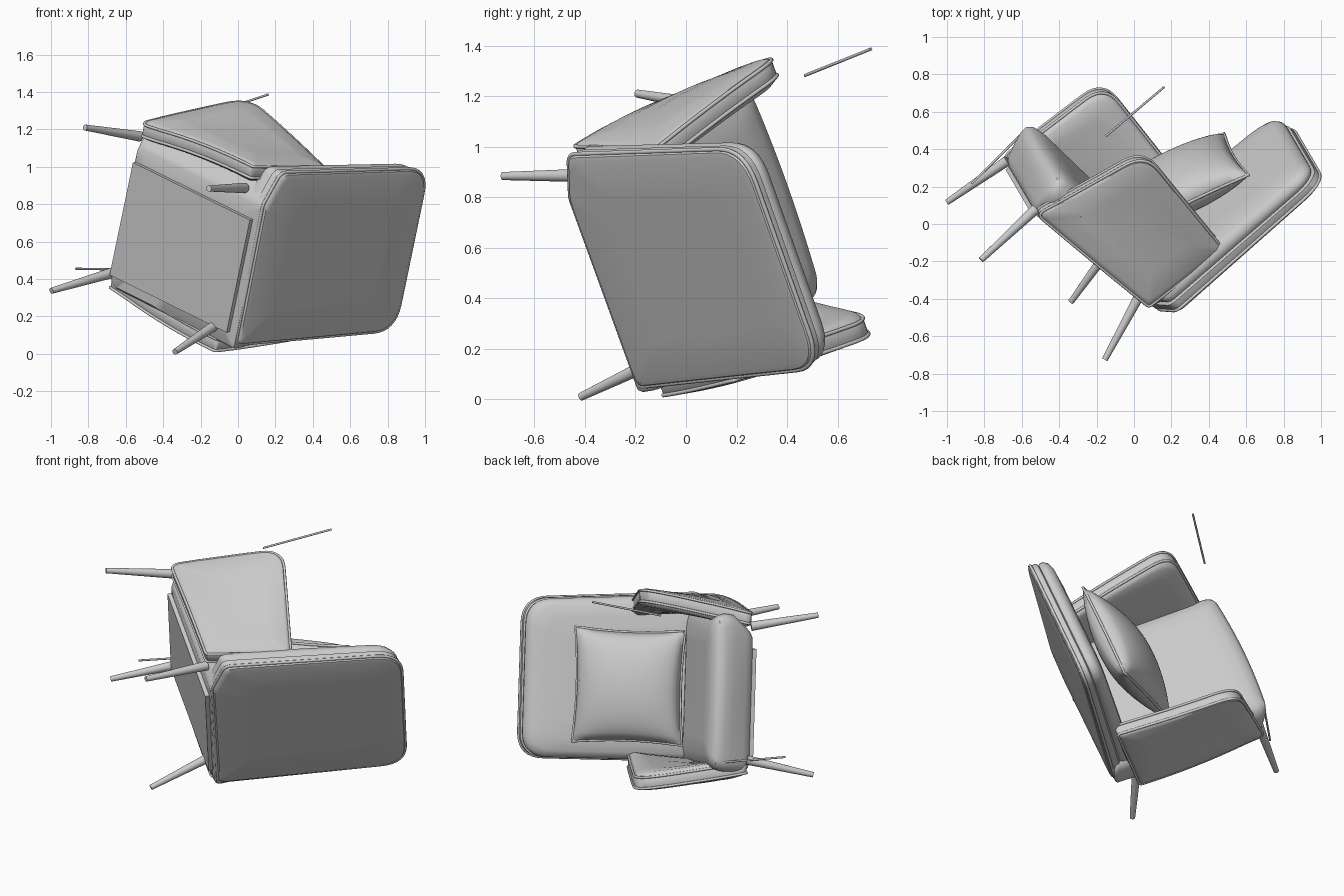
import bpy, bmesh, math
from mathutils import Vector, Matrix

if "Cube" in bpy.data.objects:
    bpy.data.objects.remove(bpy.data.objects["Cube"])

# Chair frame: X sideways, -Y forward, Z up; the whole chair lies tipped in the world
Y = Vector((0.728, -0.587, -0.359)).normalized()
Z = Vector((0.661, 0.742, 0.126))
Z = (Z - Y * Z.dot(Y)).normalized()
X = Y.cross(Z)
TIP = Matrix.Translation((-0.578, -0.305, 0.61)) @ Matrix((X, Y, Z)).transposed().to_4x4()


def finish(name, bm, angle=40):
    bmesh.ops.recalc_face_normals(bm, faces=bm.faces)
    me = bpy.data.meshes.new(name)
    bm.to_mesh(me)
    bm.free()
    ob = bpy.data.objects.new(name, me)
    bpy.context.collection.objects.link(ob)
    ob.matrix_world = TIP
    bpy.ops.object.select_all(action='DESELECT')
    ob.select_set(True)
    bpy.context.view_layer.objects.active = ob
    bpy.ops.object.shade_smooth_by_angle(angle=math.radians(angle))
    return ob


def rounded(pts, radii, n=8, step=0.08):
    """Polygon with curved corners and subdivided straight sides."""
    out = []
    for i, (p, r) in enumerate(zip(pts, radii)):
        p = Vector(p)
        a = p + (Vector(pts[i - 1]) - p).normalized() * r
        b = p + (Vector(pts[(i + 1) % len(pts)]) - p).normalized() * r
        if out:
            m = max(1, round((a - out[-1]).length / step))
            out += [out[-1].lerp(a, k / m) for k in range(1, m)]
        out += [a * (1 - k / n) ** 2 + p * 2 * (k / n) * (1 - k / n) + b * (k / n) ** 2 for k in range(n + 1)]
    m = max(1, round((out[0] - out[-1]).length / step))
    return out + [out[-1].lerp(out[0], k / m) for k in range(1, m)]


def pad(name, outline, profile, place):
    """Loft the outline through (inset, depth) rings, then close both ends."""
    us, vs = [p.x for p in outline], [p.y for p in outline]
    cu, cv = (max(us) + min(us)) / 2, (max(vs) + min(vs)) / 2
    hu, hv = (max(us) - min(us)) / 2, (max(vs) - min(vs)) / 2
    rings = [(f, f, profile[0][1]) for f in (0.25, 0.6)]
    rings += [(1 - i / hu, 1 - i / hv, w) for i, w in profile]
    rings += [(f, f, profile[-1][1]) for f in (0.6, 0.25)]
    bm = bmesh.new()
    loops = [[bm.verts.new(place(cu + (p.x - cu) * ku, cv + (p.y - cv) * kv, w)) for p in outline]
             for ku, kv, w in rings]
    n = len(outline)
    for a, b in zip(loops, loops[1:]):
        for k in range(n):
            bm.faces.new((a[k], a[(k + 1) % n], b[(k + 1) % n], b[k]))
    bm.faces.new(loops[0])
    bm.faces.new(loops[-1])
    return finish(name, bm)


def tube(name, pts, radius):
    cu = bpy.data.curves.new(name, 'CURVE')
    cu.dimensions = '3D'
    cu.bevel_depth = radius
    cu.bevel_resolution = 2
    sp = cu.splines.new('POLY')
    sp.points.add(len(pts) - 1)
    for q, p in zip(sp.points, pts):
        q.co = (*p, 1)
    sp.use_cyclic_u = True
    ob = bpy.data.objects.new(name, cu)
    bpy.context.collection.objects.link(ob)
    ob.matrix_world = TIP


def rod(name, a, b, r1, r2):
    a, b = Vector(a), Vector(b)
    d = b - a
    bm = bmesh.new()
    m = Matrix.Translation((a + b) / 2) @ d.to_track_quat('Z', 'Y').to_matrix().to_4x4()
    bmesh.ops.create_cone(bm, cap_ends=True, segments=20, radius1=r1, radius2=r2, depth=d.length, matrix=m)
    finish(name, bm)


# Backrest: rear shell and thicker-footed front cushion, leaning back, with piping
def back_place(u, v, w):
    return (u, 0.555 + 0.15 * (v - 0.4) - w * (1 + 0.2 * (1.5 - v)), v)


back = rounded([(-0.45, 0.39), (0.36, 0.38), (0.54, 0.46), (0.485, 1.495), (-0.452, 1.495)],
               [0.03, 0.02, 0.04, 0.15, 0.15])
pad("back_shell", back, [(0.03, -0.008), (0.01, -0.004), (0, 0.01), (0, 0.05), (0.015, 0.06)], back_place)
pad("back_cushion", back, [(0.015, 0.055), (0.005, 0.07), (0.003, 0.09), (0.015, 0.115),
                           (0.045, 0.132), (0.12, 0.142), (0.25, 0.146)], back_place)
tube("back_piping", [back_place(p.x, p.y, 0.01) for p in back], 0.009)

# Arms: twisted, bulging side pads; the top flares at the front, the foot at the rear
arm = rounded([(-0.39, 0.38), (0.42, 0.38), (0.53, 0.87), (-0.205, 1.02)], [0.05, 0.02, 0.02, 0.13])
for side, s in (("right", 1), ("left", -1)):
    def arm_place(u, v, w, s=s):
        a, t = (u + 0.3) / 0.8, (v - 0.38) / 0.6
        x = 0.49 + 0.115 * t + 0.055 * a - 0.16 * a * t + 0.08 * max(0, a * (1 - a)) - w
        return (s * x, u, v)
    pad(side + "_arm", arm, [(0.15, -0.004), (0.03, 0), (0.01, 0.006), (0, 0.02), (0, 0.07),
                             (0.012, 0.095), (0.035, 0.108), (0.12, 0.115)], arm_place)
    tube(side + "_arm_outer_piping", [arm_place(p.x, p.y, 0.014) for p in arm], 0.008)
    tube(side + "_arm_inner_piping", [arm_place(p.x, p.y, 0.08) for p in arm], 0.008)


# Seat: front swells forward, top falls to the rear, underside narrower on one side
def seat_place(u, v, w):
    push = 0.08 * (1 - w / 0.25) * max(0, -v / 0.47)
    swell = 0.03 * (1 - (u / 0.47) ** 2) * max(0, -v / 0.47) * min(1, w / 0.15)
    tuck = 1 - 0.24 * max(0, 1 - w / 0.12) if u > 0 else 1
    return (u * tuck, v + push - swell, 0.37 + w * (1 - 0.36 * (v + 0.05)))


seat = rounded([(-0.468, -0.455), (0.468, -0.455), (0.475, 0.55), (-0.475, 0.55)], [0.07, 0.07, 0.02, 0.02])
pad("seat", seat, [(0.02, 0), (0.006, 0.012), (0, 0.04), (0, 0.11), (0.003, 0.155), (0.016, 0.195),
                   (0.045, 0.22), (0.1, 0.235), (0.17, 0.242)], seat_place)

# Underside board, set off centre
bm = bmesh.new()
bmesh.ops.create_cube(bm, size=1, matrix=Matrix.Translation((-0.065, 0.07, 0.363)) @ Matrix.Diagonal((0.65, 0.86, 0.035, 1)))
finish("underside_board", bm, 30)

# Splayed tapered legs
for sx, nx in ((1, "right"), (-1, "left")):
    for sy, ny in ((-1, "front"), (1, "back")):
        rod(f"{ny}_{nx}_leg", (sx * 0.472, sy * 0.455, 0.001), (sx * 0.395, sy * 0.385, 0.39), 0.016, 0.028)

# Scatter pillow leaning on the backrest
N = 28
HX, HZ = 0.34, 0.33
LEAN = Matrix.Translation((-0.005, 0.285, 0.945)) @ Matrix.Rotation(-math.atan(0.45), 4, 'X')


def pillow_point(a, b, y):
    return LEAN @ Vector((HX * a * (1 - 0.06 * (1 - b * b)), y, HZ * b * (1 - 0.06 * (1 - a * a))))


bm = bmesh.new()
for s in (1, -1):
    g = {}
    for i in range(N + 1):
        for j in range(N + 1):
            a, b = 2 * i / N - 1, 2 * j / N - 1
            g[i, j] = bm.verts.new(pillow_point(a, b, s * 0.135 * ((1 - a * a) * (1 - b * b)) ** 0.45))
    for i in range(N):
        for j in range(N):
            bm.faces.new((g[i, j], g[i + 1, j], g[i + 1, j + 1], g[i, j + 1]))
bmesh.ops.remove_doubles(bm, verts=bm.verts, dist=0.0005)
finish("pillow", bm, 60)
tube("pillow_piping", [pillow_point(a0 + da * k / 6, b0 + db * k / 6, 0)
                       for a0, b0, da, db in ((-1, -1, 1, 0), (1, -1, 0, 1), (1, 1, -1, 0), (-1, 1, 0, -1))
                       for k in range(12)], 0.008)

# Two loose thin trim strips
rod("loose_trim_upper", (0.449, -0.384, 0.942), (0.52, -0.349, 1.354), 0.006, 0.006)
rod("loose_trim_lower", (-0.37, -0.46, 0.175), (-0.41, -0.42, 0.55), 0.006, 0.006)
